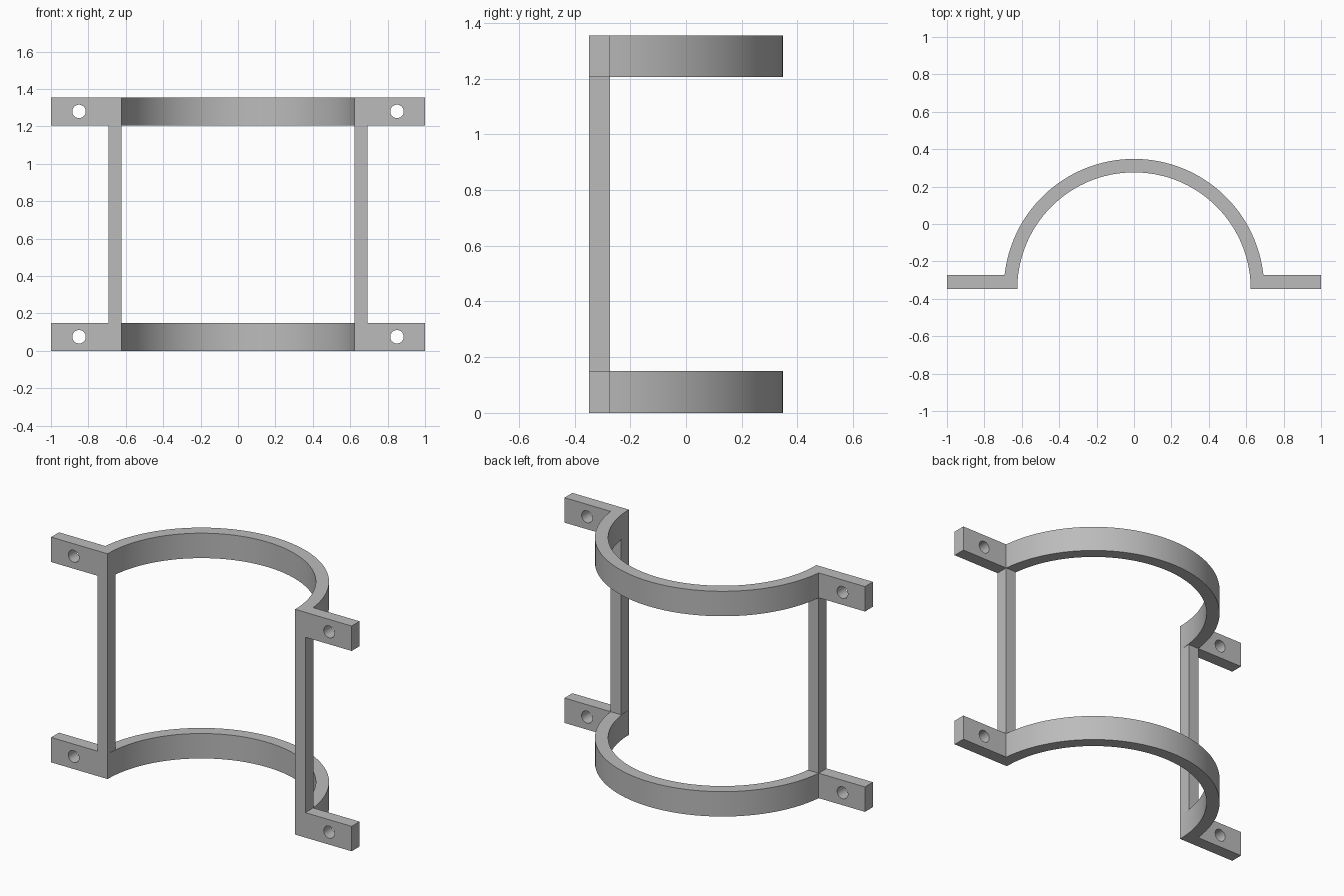
import bpy, bmesh, math

cube = bpy.data.objects.get("Cube")
if cube:
    bpy.data.objects.remove(cube, do_unlink=True)

HEIGHT, BAND = 1.355, 0.15
FRONT, BACK = -0.348, -0.273       # depth of the tabs and posts
OUTER, INNER = 0.696, 0.624        # band radii
HOLE_X, HOLE_R = 0.85, 0.036
STEPS = 72

grey = bpy.data.materials.new("grey plastic")
grey.use_nodes = True
colour = (0.5, 0.5, 0.5, 1)
grey.diffuse_color = colour
grey.node_tree.nodes["Principled BSDF"].inputs["Base Color"].default_value = colour


def make_object(name, bm):
    bmesh.ops.recalc_face_normals(bm, faces=bm.faces)
    mesh = bpy.data.meshes.new(name)
    bm.to_mesh(mesh)
    bm.free()
    obj = bpy.data.objects.new(name, mesh)
    bpy.context.collection.objects.link(obj)
    mesh.materials.append(grey)
    return obj


def prism(name, outline, z0, z1):
    bm = bmesh.new()
    face = bm.faces.new([bm.verts.new((x, y, z0)) for x, y in outline])
    top = bmesh.ops.extrude_face_region(bm, geom=[face])["geom"]
    verts = [v for v in top if isinstance(v, bmesh.types.BMVert)]
    bmesh.ops.translate(bm, vec=(0, 0, z1 - z0), verts=verts)
    return make_object(name, bm)


def arc(radius, start, end):
    angles = [start + (end - start) * i / STEPS for i in range(STEPS + 1)]
    return [(radius * math.cos(a), FRONT + radius * math.sin(a)) for a in angles]


# Plan outline: half ring with a flat tab at each end
bend = math.asin((BACK - FRONT) / OUTER)
outline = ([(1, FRONT), (1, BACK)] + arc(OUTER, bend, math.pi - bend)
           + [(-1, BACK), (-1, FRONT)] + arc(INNER, math.pi, 0))

# Upper and lower bands, with a bolt hole through each tab
for name, z in (("lower", 0), ("upper", HEIGHT - BAND)):
    band = prism(name + "_band", outline, z, z + BAND)
    for side, sign in (("left", 1), ("right", -1)):
        bpy.ops.mesh.primitive_cylinder_add(
            vertices=32, radius=HOLE_R, depth=0.3, rotation=(math.pi / 2, 0, 0),
            location=(sign * HOLE_X, (FRONT + BACK) / 2, z + BAND / 2))
        cutter = bpy.context.object
        cutter.name = f"{name}_{side}_hole_cutter"
        cutter.data.materials.append(grey)
        cutter.hide_render = True
        cut = band.modifiers.new(side + " hole", 'BOOLEAN')
        cut.operation, cut.solver, cut.object = 'DIFFERENCE', 'EXACT', cutter
        bpy.ops.object.select_all(action='DESELECT')
        band.select_set(True)
        bpy.context.view_layer.objects.active = band
        bpy.ops.object.modifier_apply(modifier=cut.name)
        bpy.data.objects.remove(cutter, do_unlink=True)
    bpy.ops.object.shade_smooth_by_angle(angle=math.radians(30))

# Upright posts joining the bands
edge = OUTER * math.cos(bend)
for side, sign in (("left", 1), ("right", -1)):
    xs = (sign * INNER, sign * edge)
    prism(side + "_post", [(xs[0], FRONT), (xs[1], FRONT), (xs[1], BACK), (xs[0], BACK)],
          BAND, HEIGHT - BAND)
